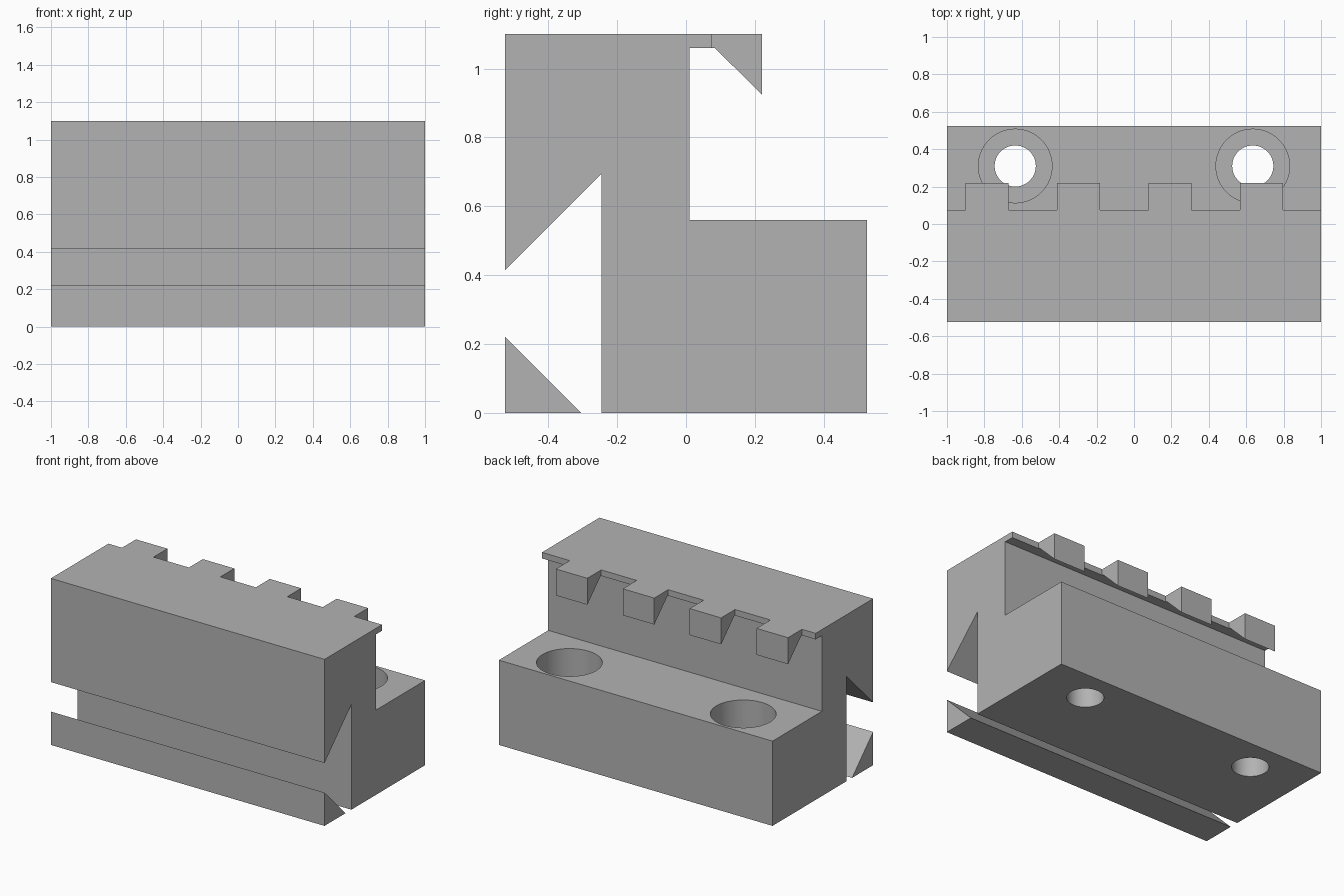
import bpy
import bmesh
from mathutils import Matrix, Vector

cube = bpy.data.objects.get("Cube")
if cube:
    bpy.data.objects.remove(cube, do_unlink=True)

grey = bpy.data.materials.new("plain grey")
grey.use_nodes = True
grey.diffuse_color = (0.45, 0.45, 0.45, 1)
grey.node_tree.nodes["Principled BSDF"].inputs["Base Color"].default_value = (0.45, 0.45, 0.45, 1)


def finish(bm, name):
    bmesh.ops.recalc_face_normals(bm, faces=bm.faces)
    mesh = bpy.data.meshes.new(name)
    bm.to_mesh(mesh)
    bm.free()
    mesh.materials.append(grey)
    obj = bpy.data.objects.new(name, mesh)
    bpy.context.collection.objects.link(obj)
    return obj


def bar(name, profile, x0=-1.0, x1=1.0):
    """Extrude a (y, z) profile along x."""
    bm = bmesh.new()
    face = bm.faces.new([bm.verts.new((x0, y, z)) for y, z in profile])
    ext = bmesh.ops.extrude_face_region(bm, geom=[face])
    moved = [v for v in ext["geom"] if isinstance(v, bmesh.types.BMVert)]
    bmesh.ops.translate(bm, verts=moved, vec=Vector((x1 - x0, 0, 0)))
    return finish(bm, name)


def cylinder(name, x, y, z0, z1, radius):
    bm = bmesh.new()
    bmesh.ops.create_cone(bm, cap_ends=True, segments=64, radius1=radius, radius2=radius,
                          depth=z1 - z0, matrix=Matrix.Translation((x, y, (z0 + z1) / 2)))
    return finish(bm, name)


def cut(target, cutter):
    cutter.hide_render = True
    mod = target.modifiers.new("cut", "BOOLEAN")
    mod.operation = "DIFFERENCE"
    mod.solver = "EXACT"
    mod.object = cutter
    bpy.context.view_layer.objects.active = target
    bpy.ops.object.modifier_apply(modifier=mod.name)
    bpy.data.objects.remove(cutter, do_unlink=True)


# Main block with front undercut, rear ledge and hooked top lip
block = bar("clamp_block", [
    (-0.525, 0.415), (-0.245, 0.695), (-0.245, 0), (0.525, 0), (0.525, 0.56), (0.01, 0.56),
    (0.01, 1.06), (0.083, 1.06), (0.22, 0.925), (0.22, 1.1), (-0.525, 1.1)])

# Gaps that split the hooked lip into four teeth
pitch, first, width = 0.489, -0.9, 0.23
starts = [first + i * pitch for i in range(4)]
gap_from = [-1.1] + [s + width for s in starts]
gap_to = starts + [1.1]
for a, b in zip(gap_from, gap_to):
    cut(block, bar("gap_cutter", [(0.075, 0.8), (0.4, 0.8), (0.4, 1.2), (0.075, 1.2)], a, b))

# Counterbored bolt holes in the ledge
for x in (-0.635, 0.635):
    cut(block, cylinder("counterbore_cutter", x, 0.31, 0.34, 0.7, 0.197))
    cut(block, cylinder("bolt_hole_cutter", x, 0.31, -0.1, 0.5, 0.11))

# Separate wedge strip along the lower front edge
wedge = bar("lower_wedge_strip", [(-0.525, 0), (-0.305, 0), (-0.525, 0.22)])

# Smooth hole walls, crisp edges elsewhere
bpy.ops.object.select_all(action="DESELECT")
for obj in (block, wedge):
    obj.select_set(True)
bpy.context.view_layer.objects.active = block
bpy.ops.object.shade_smooth_by_angle(angle=0.5)
